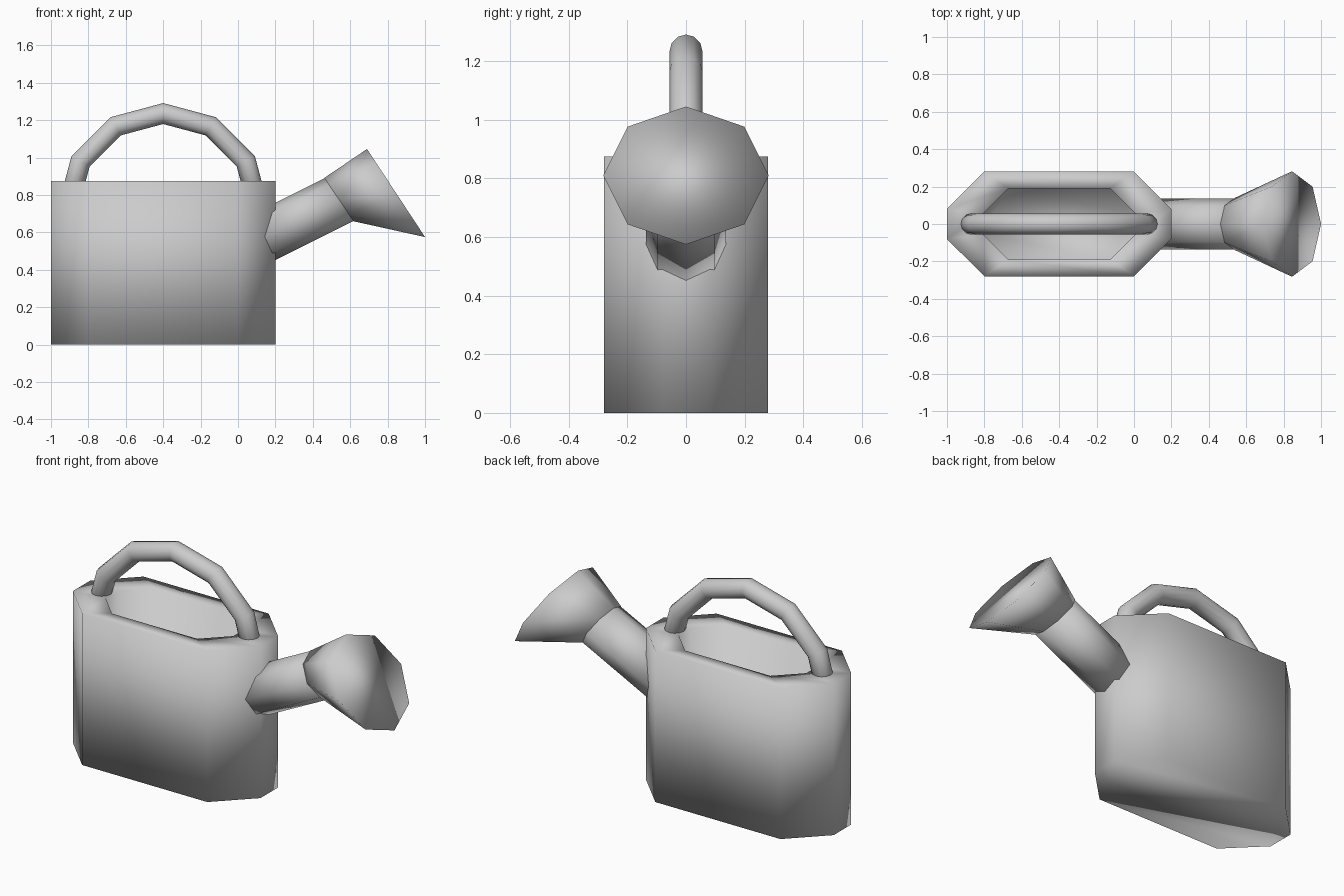
import bpy, bmesh
from math import sin, cos, pi, radians
from mathutils import Vector

if "Cube" in bpy.data.objects:
    bpy.data.objects.remove(bpy.data.objects["Cube"])


def loft(name, rings):
    """Skin a list of equal-sized rings, cap both ends, shade smooth."""
    bm = bmesh.new()
    loops = [[bm.verts.new(p) for p in ring] for ring in rings]
    for a, b in zip(loops, loops[1:]):
        for i in range(len(a)):
            j = (i + 1) % len(a)
            bm.faces.new((a[i], a[j], b[j], b[i]))
    bm.faces.new(loops[0])
    bm.faces.new(loops[-1])
    bmesh.ops.recalc_face_normals(bm, faces=bm.faces)
    for f in bm.faces:
        f.smooth = True
    me = bpy.data.meshes.new(name)
    bm.to_mesh(me)
    bm.free()
    ob = bpy.data.objects.new(name, me)
    bpy.context.collection.objects.link(ob)
    return ob


def disc(x, z, r, tilt, sides):
    """Ring centred at (x, 0, z) whose axis rises by tilt degrees from +x."""
    t = radians(tilt)
    up = Vector((-sin(t), 0, cos(t)))
    side = Vector((0, 1, 0))
    return [Vector((x, 0, z)) + r * (cos(a) * up + sin(a) * side)
            for a in (2 * pi * i / sides for i in range(sides))]


# Body: chamfered octagon tank, hollowed through a scaled-in rim
def tank(z, s):
    half = [(0.4, 0.28), (0.6, 0.08), (0.6, -0.08), (0.4, -0.28)]
    outline = half + [(-x, -y) for x, y in half]
    return [(-0.4 + x * s, y * s, z) for x, y in outline]


loft("body", [tank(0, 1), tank(0.875, 1), tank(0.875, 0.68), tank(0.08, 0.68)])

# Handle: half ring with coarse bends, ends buried in the rim
loft("handle", [disc(-0.4 + 0.51 * cos(radians(a)), 0.725 + 0.51 * sin(radians(a)),
                     0.056, a + 90, 12) for a in range(0, 181, 30)])

# Spout: octagonal pipe starting inside the body wall
loft("spout", [disc(0.13, 0.57, 0.137, 26.5, 8), disc(0.56, 0.785, 0.137, 26.5, 8)])

# Rose: flared octagonal head with a flat face
loft("rose", [disc(0.54, 0.775, 0.14, 34, 8), disc(0.845, 0.81, 0.282, 33.4, 8)])
